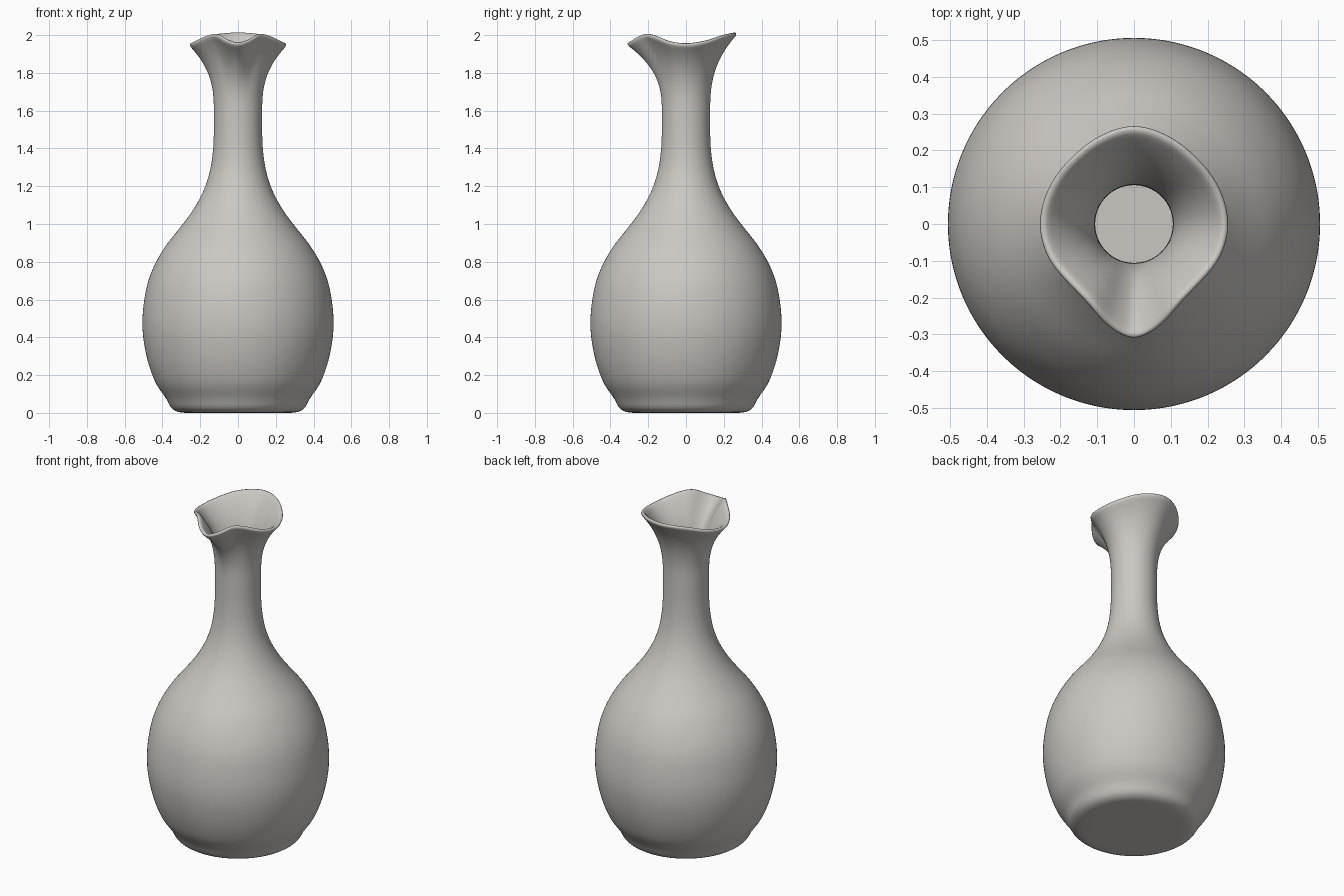
import bpy
import bmesh
from math import sin, cos, pi

cube = bpy.data.objects.get("Cube")
if cube:
    bpy.data.objects.remove(cube)

SEGMENTS = 72
NECK_R, NECK_Z = 0.128, 1.6
FLARE_STEPS = 16


def spline(points, x):
    """Smooth interpolation through (x, value) points."""
    n = len(points)
    i = max(k for k in range(n - 1) if k == 0 or points[k][0] <= x)

    def slope(k):
        a, b = points[max(k - 1, 0)], points[min(k + 1, n - 1)]
        return 0 if k in (0, n - 1) else (b[1] - a[1]) / (b[0] - a[0])

    (x0, v0), (x1, v1) = points[i], points[i + 1]
    h = x1 - x0
    t = (x - x0) / h
    return (v0 * (1 + 2 * t) * (1 - t) ** 2 + v1 * t * t * (3 - 2 * t)
            + h * (slope(i) * t * (1 - t) ** 2 - slope(i + 1) * t * t * (1 - t)))


# Body profile as (height, radius), above the rounded foot
body = [(0.03, 0.36), (0.15, 0.433), (0.3, 0.485), (0.47, 0.507), (0.65, 0.488),
        (0.77, 0.449), (0.89, 0.38), (0.985, 0.304), (1.08, 0.234), (1.18, 0.181),
        (1.27, 0.151), (1.37, 0.134), (1.48, NECK_R), (NECK_Z, NECK_R)]
foot = [(0.15, 0), (0.27, 0), (0.305, 0.001), (0.335, 0.01)]

# Lip radius and height by degrees away from the spout
lip_radius = [(0, 0.318), (15, 0.291), (30, 0.256), (47, 0.246), (70, 0.257),
              (90, 0.262), (135, 0.254), (157, 0.262), (180, 0.273)]
lip_height = [(0, 1.95), (12, 1.966), (28, 2.0), (45, 1.99), (68, 1.96),
              (90, 1.948), (115, 1.962), (145, 1.993), (180, 2.006)]

# Rings of the outer skin, from foot to lip
bm = bmesh.new()
rings = []


def add_ring(shape):
    ring = []
    for k in range(SEGMENTS):
        a = 2 * pi * k / SEGMENTS
        away = 360 * min(k, SEGMENTS - k) / SEGMENTS
        r, z = shape(away)
        ring.append(bm.verts.new((r * sin(a), -r * cos(a), z)))
    rings.append(ring)


for r, z in foot:
    add_ring(lambda away: (r, z))
STEPS = 40
for j in range(STEPS + 1):
    z = body[0][0] + (NECK_Z - body[0][0]) * j / STEPS
    r = spline(body, z)
    add_ring(lambda away: (r, z))
for j in range(1, FLARE_STEPS + 1):
    s = j / FLARE_STEPS
    add_ring(lambda away: (
        NECK_R + (spline(lip_radius, away) - NECK_R) * s ** 2.6,
        NECK_Z + (spline(lip_height, away) - NECK_Z) * s))

for low, high in zip(rings, rings[1:]):
    for k in range(SEGMENTS):
        m = (k + 1) % SEGMENTS
        bm.faces.new((low[k], low[m], high[m], high[k]))
centre = bm.verts.new((0, 0, 0))
for k in range(SEGMENTS):
    bm.faces.new((centre, rings[0][(k + 1) % SEGMENTS], rings[0][k]))
bm.normal_update()

mesh = bpy.data.meshes.new("vase")
bm.to_mesh(mesh)
bm.free()
vase = bpy.data.objects.new("vase", mesh)
bpy.context.collection.objects.link(vase)
for face in mesh.polygons:
    face.use_smooth = True

# Thin wall with a rounded lip
wall = vase.modifiers.new("wall", "SOLIDIFY")
wall.thickness = 0.022
wall.offset = -1
soft = vase.modifiers.new("soft_lip", "SUBSURF")
soft.levels = soft.render_levels = 1

# Glazed clay colour
clay = bpy.data.materials.new("warm_grey_clay")
clay.use_nodes = True
colour = (0.6, 0.575, 0.54, 1)
clay.diffuse_color = colour
clay.node_tree.nodes["Principled BSDF"].inputs["Base Color"].default_value = colour
mesh.materials.append(clay)
